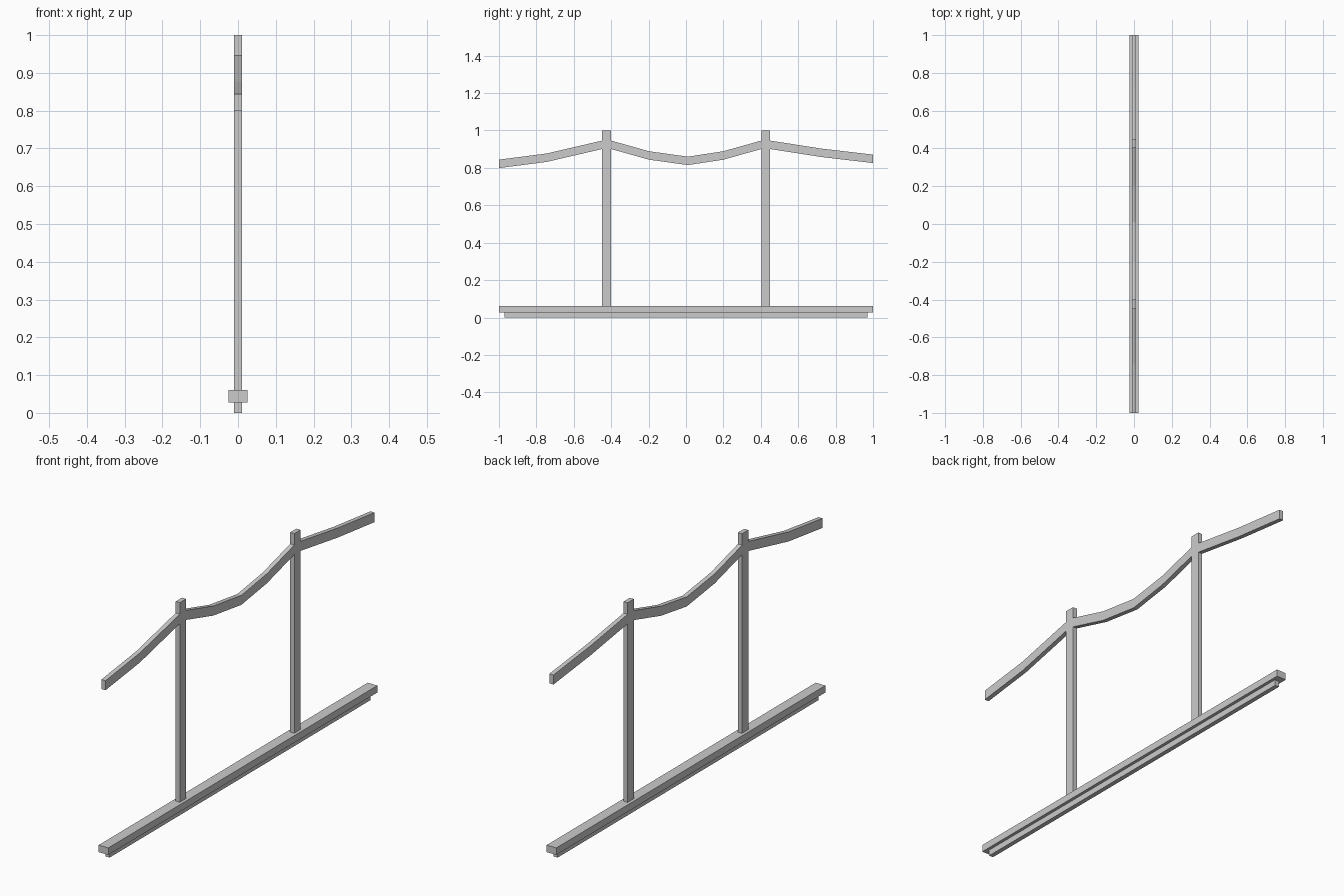
import bpy
import bmesh

if "Cube" in bpy.data.objects:
    bpy.data.objects.remove(bpy.data.objects["Cube"])

HALF = 0.0107   # half thickness of the posts, rails and foot strip
DEPTH = 0.045   # vertical depth of the rails


def box(name, x, y0, y1, z0, z1):
    """Box centred on x = 0 with half width x."""
    return extrude(name, [(y0, z0), (y1, z0), (y1, z1), (y0, z1)], x)


def extrude(name, profile, half):
    """Extrude a side profile (y, z) symmetrically across x."""
    bm = bmesh.new()
    face = bm.faces.new([bm.verts.new((-half, y, z)) for y, z in profile])
    res = bmesh.ops.extrude_face_region(bm, geom=[face])
    verts = [g for g in res["geom"] if isinstance(g, bmesh.types.BMVert)]
    bmesh.ops.translate(bm, verts=verts, vec=(2 * half, 0, 0))
    bmesh.ops.recalc_face_normals(bm, faces=bm.faces)
    mesh = bpy.data.meshes.new(name)
    bm.to_mesh(mesh)
    bm.free()
    obj = bpy.data.objects.new(name, mesh)
    bpy.context.collection.objects.link(obj)
    return obj


def rail(name, top):
    """Sagging rail following the given top line."""
    bottom = [(y, z - DEPTH) for y, z in reversed(top)]
    return extrude(name, top + bottom, HALF)


# Base beam and the narrower strip under it
box("base_beam", 0.025, -1.0, 1.0, 0.028, 0.061)
box("foot_strip", HALF, -0.97, 0.97, 0.0, 0.028)

# Upright posts
box("left_post", HALF, -0.448, -0.401, 0.061, 1.0)
box("right_post", HALF, 0.403, 0.449, 0.061, 1.0)

# Drooping rails: two ends and the sagging middle span
rail("left_rail", [(-1.0, 0.844), (-0.745, 0.877), (-0.448, 0.946)])
rail("middle_rail", [(-0.401, 0.946), (-0.198, 0.889), (0.01, 0.860),
                     (0.2, 0.889), (0.403, 0.946)])
rail("right_rail", [(0.449, 0.946), (0.725, 0.903), (1.0, 0.871)])
